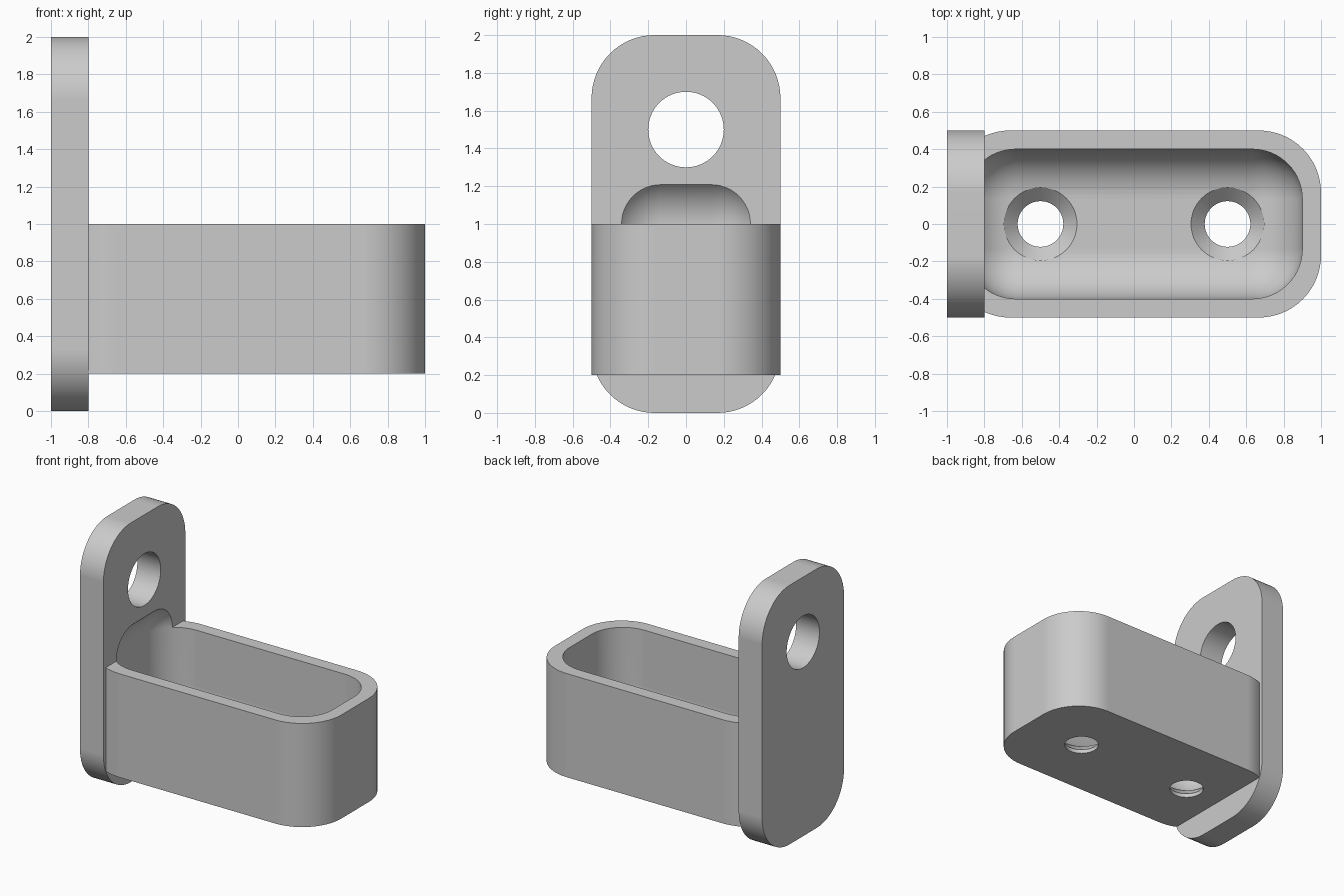
import bpy
import bmesh
import math
from mathutils import Matrix, Vector

cube = bpy.data.objects.get("Cube")
if cube:
    bpy.data.objects.remove(cube, do_unlink=True)


def material(name, colour):
    mat = bpy.data.materials.new(name)
    mat.use_nodes = True
    mat.diffuse_color = colour
    mat.node_tree.nodes["Principled BSDF"].inputs["Base Color"].default_value = colour
    return mat


def add_object(name, bm):
    bmesh.ops.recalc_face_normals(bm, faces=bm.faces)
    mesh = bpy.data.meshes.new(name)
    bm.to_mesh(mesh)
    bm.free()
    obj = bpy.data.objects.new(name, mesh)
    bpy.context.collection.objects.link(obj)
    return obj


def rounded_block(name, low, high, radius, axis=None, segments=16):
    """Box with rounded edges: those along one axis, or all of them."""
    low, high = Vector(low), Vector(high)
    bm = bmesh.new()
    bmesh.ops.create_cube(bm, size=1)
    bmesh.ops.scale(bm, vec=high - low, verts=bm.verts)
    bmesh.ops.translate(bm, vec=(low + high) / 2, verts=bm.verts)
    edges = [e for e in bm.edges if axis is None
             or abs((e.verts[0].co - e.verts[1].co).normalized()[axis]) > 0.9]
    bmesh.ops.bevel(bm, geom=edges, offset=radius, offset_type='OFFSET',
                    segments=segments, profile=0.5, affect='EDGES')
    return add_object(name, bm)


def turned(name, profile, matrix, segments=64):
    """Solid of revolution from (radius, height) pairs, capped at both ends."""
    bm = bmesh.new()
    rings = []
    for r, h in profile:
        rings.append(bmesh.ops.create_circle(
            bm, segments=segments, radius=r,
            matrix=matrix @ Matrix.Translation((0, 0, h)))["verts"])
    for a, b in zip(rings, rings[1:]):
        for i in range(segments):
            j = (i + 1) % segments
            bm.faces.new((a[i], a[j], b[j], b[i]))
    bm.faces.new(rings[0])
    bm.faces.new(rings[-1])
    return add_object(name, bm)


def combine(target, tool, operation):
    mod = target.modifiers.new(operation.title(), 'BOOLEAN')
    mod.operation = operation
    mod.solver = 'EXACT'
    mod.object = tool
    bpy.context.view_layer.objects.active = target
    bpy.ops.object.modifier_apply(modifier=mod.name)
    bpy.data.objects.remove(tool, do_unlink=True)


# Upright wall plate and the tray fused to it
holder = rounded_block("wall_tray", (-1, -0.5, 0), (-0.8, 0.5, 2), 0.333, axis=0)
tray = rounded_block("tray_body", (-0.995, -0.5, 0.2), (1, 0.5, 1), 0.333, axis=2)
combine(holder, tray, 'UNION')

# Soft-cornered cavity, which also bites into the plate
cavity = rounded_block("cavity_cutter", (-0.9, -0.4, 0.3), (0.9, 0.4, 1.267), 0.2667)
combine(holder, cavity, 'DIFFERENCE')

# Hanging hole through the plate
to_x = Matrix.Translation((-0.9, 0, 1.5)) @ Matrix.Rotation(math.pi / 2, 4, 'Y')
combine(holder, turned("hanging_hole_cutter", [(0.2, -0.2), (0.2, 0.2)], to_x), 'DIFFERENCE')

# Countersunk screw holes in the floor
screw = [(0.122, 0.1), (0.122, 0.23), (0.195, 0.3), (0.195, 0.4)]
for x in (-0.5, 0.5):
    cutter = turned("screw_hole_cutter", screw, Matrix.Translation((x, 0, 0)))
    combine(holder, cutter, 'DIFFERENCE')

# Colour and shading
holder.data.materials.clear()
holder.data.materials.append(material("plain grey", (0.6, 0.6, 0.6, 1)))
for face in holder.data.polygons:
    face.material_index = 0
bpy.ops.object.select_all(action='DESELECT')
holder.select_set(True)
bpy.context.view_layer.objects.active = holder
bpy.ops.object.shade_smooth_by_angle(angle=math.radians(30))
weighted = holder.modifiers.new("Weighted normals", 'WEIGHTED_NORMAL')
weighted.keep_sharp = True
